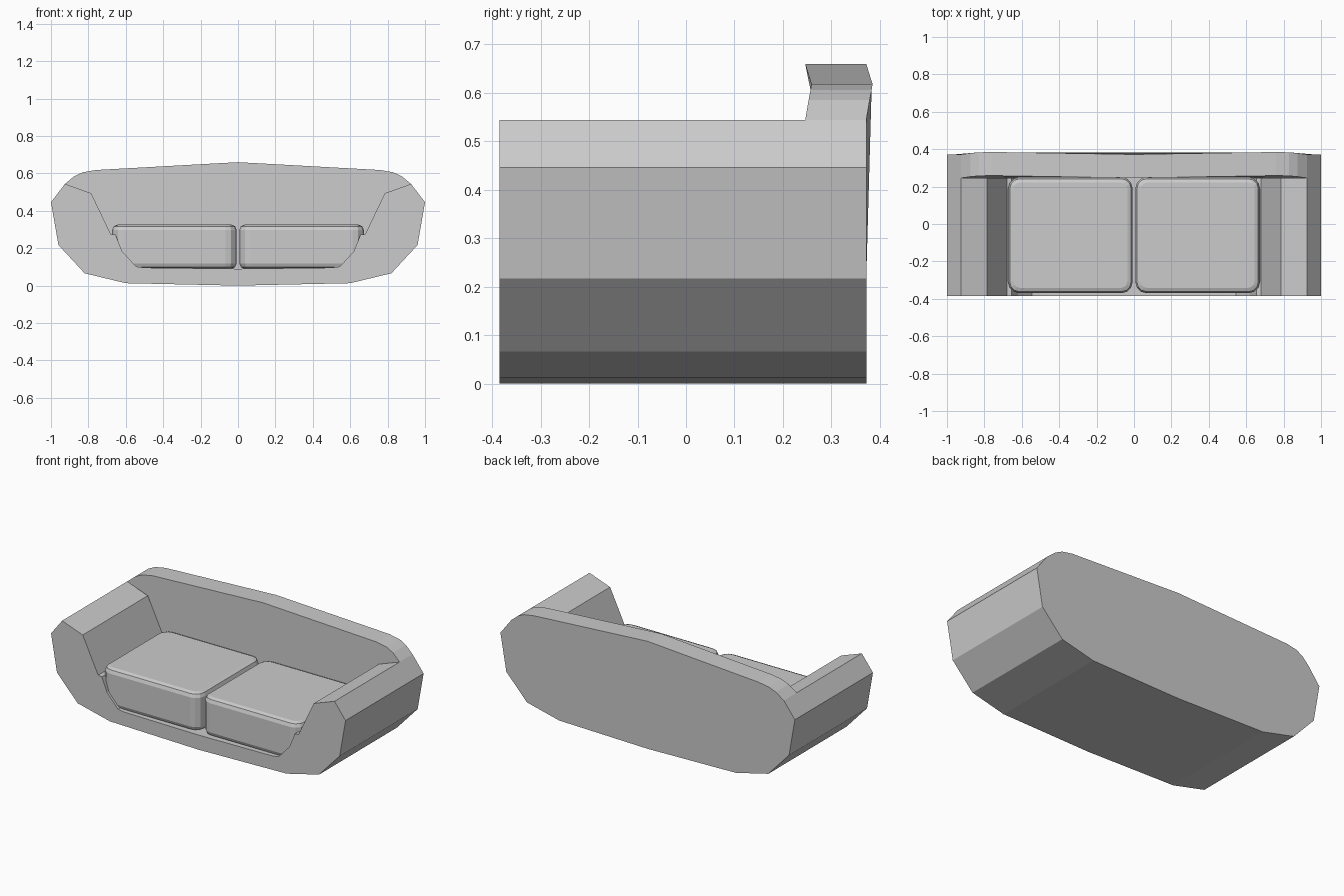
import bpy, bmesh

if "Cube" in bpy.data.objects:
    bpy.data.objects.remove(bpy.data.objects["Cube"])


def mirrored(half):
    """Half profile (x, z, ...) running from bottom centre; adds the -x side."""
    return half + [(-p[0],) + tuple(p[1:]) for p in reversed(half) if p[0] > 1e-6]


def make_object(name, bm):
    bmesh.ops.recalc_face_normals(bm, faces=bm.faces)
    mesh = bpy.data.meshes.new(name)
    bm.to_mesh(mesh)
    bm.free()
    ob = bpy.data.objects.new(name, mesh)
    bpy.context.collection.objects.link(ob)
    return ob


def slab(name, profile, y0, y1):
    """Extrude a closed profile of (x, z, y_shift) from y0 to y1."""
    bm = bmesh.new()
    front = [bm.verts.new((x, y0 + s, z)) for x, z, s in profile]
    back = [bm.verts.new((x, y1 + s, z)) for x, z, s in profile]
    bm.faces.new(front)
    bm.faces.new(back)
    n = len(profile)
    for i in range(n):
        j = (i + 1) % n
        bm.faces.new((front[i], front[j], back[j], back[i]))
    return make_object(name, bm)


# faceted outer hull shared by the arms, base and back
hull = [(0.60, 0.013, 0), (0.82, 0.066, 0), (0.96, 0.217, 0),
        (1.0, 0.446, 0), (0.925, 0.544, 0)]

# base and both arms in one cradle profile
inner = [(0.785, 0.494, 0), (0.68, 0.275, 0), (0.655, 0.272, 0),
         (0.62, 0.185, 0), (0.545, 0.102, 0), (0.50, 0.096, 0)]
outer_path = [(0, 0, 0)] + hull + inner + [(0, 0.09, 0)]
left_path = [(-x, z, s) for x, z, s in reversed(hull + inner)]
slab("base_and_arms", outer_path + left_path, -0.385, 0.246)

# backrest with a gently swept top edge
crown = [(0.875, 0.585, 0.007), (0.83, 0.606, 0.011), (0.76, 0.618, 0.013), (0, 0.66, 0)]
slab("backrest", mirrored([(0, 0, 0)] + hull + crown), 0.246, 0.372)


# pair of rounded seat cushions
def cushion(name, side):
    bm = bmesh.new()
    bmesh.ops.create_cube(bm, size=1)
    for v in bm.verts:
        v.co = (side * 0.34 + v.co.x * 0.665, -0.06 + v.co.y * 0.62, 0.208 + v.co.z * 0.235)
    upright = [e for e in bm.edges if abs(e.verts[0].co.z - e.verts[1].co.z) > 0.1]
    bmesh.ops.bevel(bm, geom=upright, offset=0.06, segments=3, profile=0.5, affect='EDGES')
    rims = [e for e in bm.edges if abs(e.verts[0].co.z - e.verts[1].co.z) < 0.01]
    bmesh.ops.bevel(bm, geom=rims, offset=0.028, segments=2, profile=0.5, affect='EDGES')
    make_object(name, bm)


cushion("left_seat_cushion", -1)
cushion("right_seat_cushion", 1)
